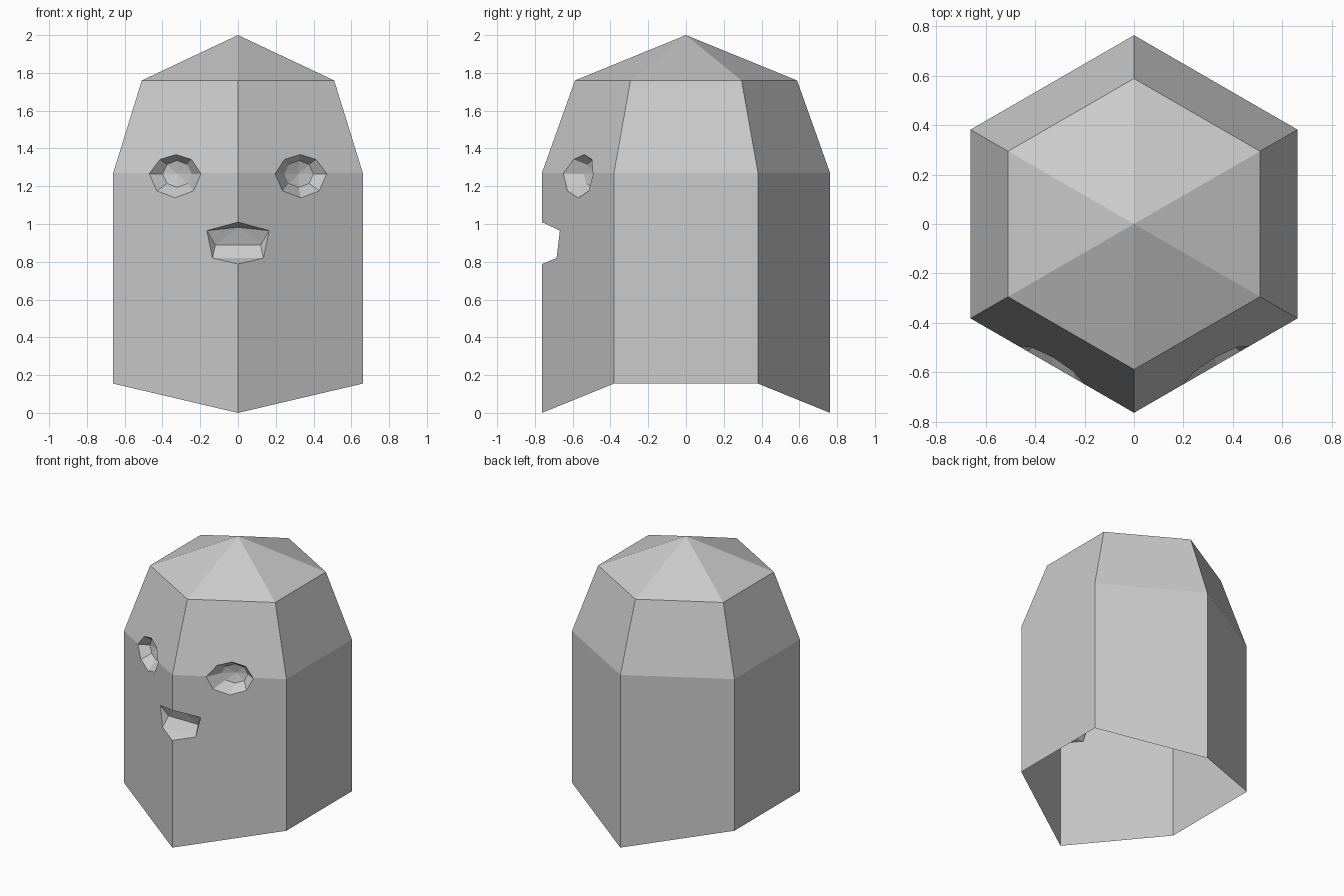
import bpy, bmesh
from math import sin, cos, pi, radians
from mathutils import Vector

if "Cube" in bpy.data.objects:
    bpy.data.objects.remove(bpy.data.objects["Cube"])

grey = bpy.data.materials.new("plain_grey")
grey.use_nodes = True
GREY = (0.6, 0.6, 0.6, 1)
grey.diffuse_color = GREY
grey.node_tree.nodes["Principled BSDF"].inputs["Base Color"].default_value = GREY


def add_object(name, bm):
    bmesh.ops.recalc_face_normals(bm, faces=bm.faces)
    mesh = bpy.data.meshes.new(name)
    bm.to_mesh(mesh)
    bm.free()
    mesh.materials.append(grey)
    obj = bpy.data.objects.new(name, mesh)
    bpy.context.scene.collection.objects.link(obj)
    return obj


def hull_object(name, points):
    bm = bmesh.new()
    verts = [bm.verts.new(p) for p in points]
    bmesh.ops.convex_hull(bm, input=verts)
    return add_object(name, bm)


# Six-sided body: pointed lower rim, straight wall, tapered shoulder, low roof
R = 0.763


def hexagon(radius, z, side_z):
    corners = [radians(60 * i - 90) for i in range(6)]
    return [(radius * cos(a), radius * sin(a), z if i % 3 == 0 else side_z)
            for i, a in enumerate(corners)]


bm = bmesh.new()
rings = [[bm.verts.new(p) for p in hexagon(*spec)]
         for spec in ((R, 0, 0.155), (R, 1.27, 1.27), (0.588, 1.76, 1.76))]
base = bm.verts.new((0, 0, 0.1))
apex = bm.verts.new((0, 0, 2))
for i in range(6):
    j = (i + 1) % 6
    for low, high in zip(rings, rings[1:]):
        bm.faces.new((low[i], low[j], high[j], high[i]))
    bm.faces.new((rings[0][j], rings[0][i], base))
    bm.faces.new((rings[-1][i], rings[-1][j], apex))
body = add_object("body_shell", bm)

# Eye socket cutters: eight-sided bowls set into the two front walls
cutters = []
for side, label in ((1, "left"), (-1, "right")):
    out = Vector((side * 0.5, -0.866, 0))
    across = Vector((side * 0.866, 0.5, 0))
    centre = Vector((side * 0.333, -0.571, 1.265))
    points = []
    for size, depth in ((1, -0.06), (1, 0), (0.56, 0.07), (0.01, 0.085)):
        middle = centre - out * depth + across * (depth * 0.4)
        for k in range(8):
            a = k * pi / 4
            points.append(middle + across * (0.158 * size * cos(a))
                          + Vector((0, 0, 0.127 * size * sin(a))))
    cutters.append(hull_object(label + "_eye_cutter", points))

# Mouth cutter: wide six-sided opening with a creased back wall
half = [(0, 1.01), (0.165, 0.965), (0.135, 0.82), (0, 0.788)]
points = []
for s in (1, -1):
    for x, z in half:
        points += [(s * x, -0.9, z), (s * x, x * 0.577 - R, z)]
    points += [(s * 0.12, -0.635, 0.888), (s * 0.08, -0.66, 0.955), (0, -0.665, 0.982)]
cutters.append(hull_object("mouth_cutter", set(points)))

# Carve the face into the body
for cutter in cutters:
    cutter.hide_render = True
    mod = body.modifiers.new(cutter.name, "BOOLEAN")
    mod.operation = "DIFFERENCE"
    mod.solver = "EXACT"
    mod.object = cutter
bpy.context.view_layer.update()
carved = body.evaluated_get(bpy.context.evaluated_depsgraph_get())

# Open the underside
bm = bmesh.new()
bm.from_mesh(carved.to_mesh())
under = [f for f in bm.faces
         if f.normal.z < -0.5 and f.calc_center_median().z < 0.3]
bmesh.ops.delete(bm, geom=under, context="FACES")
body.modifiers.clear()
bm.to_mesh(body.data)
bm.free()
for cutter in cutters:
    bpy.data.objects.remove(cutter)
